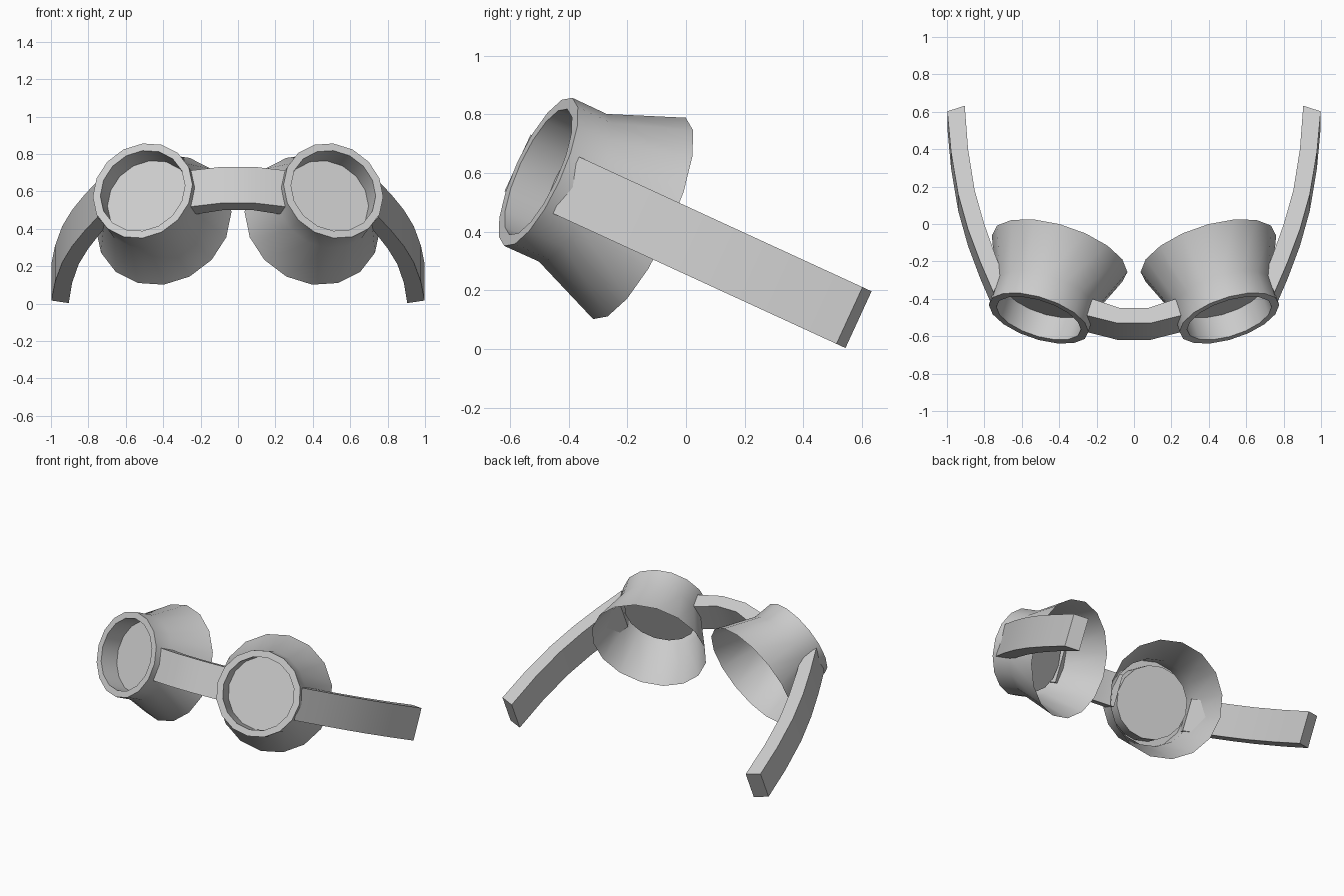
import bpy, bmesh, math
from mathutils import Matrix, Vector

if "Cube" in bpy.data.objects:
    bpy.data.objects.remove(bpy.data.objects["Cube"])

TILT = Matrix.Rotation(math.radians(-24.7), 4, 'X')   # whole goggles lean back
YAW = math.radians(16.5)
W0, W1 = 0.23, 0.443                                  # strap and bridge height band
SIDES = 16


def finish(bm, name):
    bmesh.ops.transform(bm, matrix=TILT, verts=bm.verts)
    bmesh.ops.recalc_face_normals(bm, faces=bm.faces)
    me = bpy.data.meshes.new(name)
    bm.to_mesh(me)
    bm.free()
    ob = bpy.data.objects.new(name, me)
    bpy.context.collection.objects.link(ob)
    bpy.ops.object.select_all(action='DESELECT')
    bpy.context.view_layer.objects.active = ob
    ob.select_set(True)
    bpy.ops.object.shade_smooth_by_angle(angle=math.radians(32))
    return ob


def cup(side, name):
    # open shell: flared eye cup, rim, recess, lens (radius, depth along axis)
    profile = [(0.378, 0.396), (0.277, 0.135), (0.278, 0.0), (0.236, 0.0), (0.236, 0.135)]
    centre = Vector((0.51 * side, -0.71, 0.338))
    axis = Vector((-side * math.sin(YAW), math.cos(YAW), 0))
    across = Vector((math.cos(YAW), side * math.sin(YAW), 0))
    up = Vector((0, 0, 1))
    bm = bmesh.new()
    rings = []
    for r, d in profile:
        ring = []
        for i in range(SIDES):
            a = 2 * math.pi * i / SIDES
            ring.append(bm.verts.new(centre + axis * d + across * r * math.cos(a) + up * r * math.sin(a)))
        rings.append(ring)
    for a, b in zip(rings, rings[1:]):
        for i in range(SIDES):
            j = (i + 1) % SIDES
            bm.faces.new((a[i], a[j], b[j], b[i]))
    bm.faces.new(rings[-1])
    return finish(bm, name)


def band(outer, inner, name):
    # closed strip between two plan curves, with constant height
    bm = bmesh.new()
    secs = [[bm.verts.new((p[0], p[1], w)) for p, w in ((o, W0), (o, W1), (n, W1), (n, W0))]
            for o, n in zip(outer, inner)]
    for a, b in zip(secs, secs[1:]):
        for i in range(4):
            j = (i + 1) % 4
            bm.faces.new((a[i], a[j], b[j], b[i]))
    bm.faces.new(secs[0])
    bm.faces.new(secs[-1])
    return finish(bm, name)


# strap plan curves, right side
strap_out = [(0.752, -0.605), (0.823, -0.424), (0.888, -0.233), (0.94, -0.028), (0.978, 0.22), (0.998, 0.459)]
strap_in = [(0.700, -0.500), (0.742, -0.385), (0.802, -0.200), (0.852, -0.005), (0.887, 0.235), (0.905, 0.493)]

for side, word in ((-1, "left"), (1, "right")):
    cup(side, word + "_eye_cup")
    band([(x * side, v) for x, v in strap_out], [(x * side, v) for x, v in strap_in], word + "_strap")

# nose bridge
band([(-0.265, -0.738), (-0.09, -0.787), (0.09, -0.787), (0.265, -0.738)],
     [(-0.24, -0.638), (-0.075, -0.699), (0.075, -0.699), (0.24, -0.638)], "nose_bridge")
